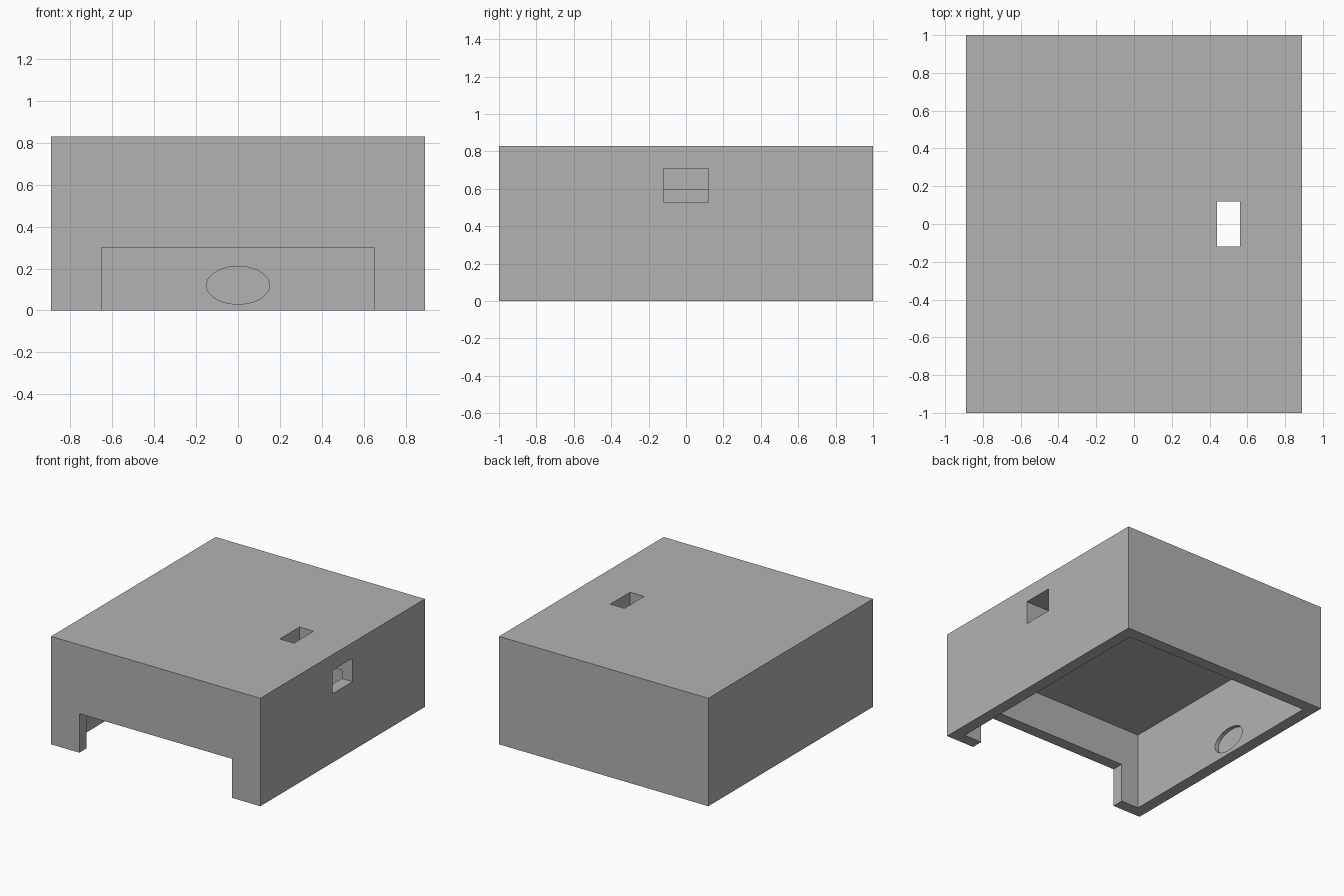
import bpy
from math import pi

default = bpy.data.objects.get("Cube")
if default:
    bpy.data.objects.remove(default, do_unlink=True)

# Overall sizes
HALF_X, HALF_Y, HEIGHT = 0.89, 1.0, 0.83
WALL, CEILING = 0.09, 0.595
IN_X, IN_Y = HALF_X - WALL, HALF_Y - WALL
RECESS = 0.03

grey = bpy.data.materials.new("plain grey")
grey.use_nodes = True
colour = (0.448, 0.448, 0.448, 1)
grey.diffuse_color = colour
grey.node_tree.nodes["Principled BSDF"].inputs["Base Color"].default_value = colour


def box(name, low, high):
    """Box between two opposite corners."""
    centre = [(a + b) / 2 for a, b in zip(low, high)]
    bpy.ops.mesh.primitive_cube_add(size=1, location=centre)
    obj = bpy.context.object
    obj.name = name
    obj.scale = [b - a for a, b in zip(low, high)]
    bpy.ops.object.transform_apply(location=False, rotation=False, scale=True)
    obj.data.materials.append(grey)
    return obj


def oval(name, location, turn):
    """Flat oval plug standing upright, its axis along y, turned about z."""
    bpy.ops.mesh.primitive_cylinder_add(vertices=64, radius=1, depth=2 * RECESS,
                                        location=location, rotation=(pi / 2, 0, turn))
    obj = bpy.context.object
    obj.name = name
    obj.scale = (0.15, 0.09, 1)
    obj.data.materials.append(grey)
    return obj


def cut(target, cutter):
    """Subtract the cutter for good and remove it."""
    cutter.hide_render = True
    mod = target.modifiers.new(cutter.name, "BOOLEAN")
    mod.operation = "DIFFERENCE"
    mod.solver = "EXACT"
    mod.object = cutter
    bpy.context.view_layer.objects.active = target
    bpy.ops.object.modifier_apply(modifier=mod.name)
    bpy.data.objects.remove(cutter, do_unlink=True)


# Outer block, hollowed from below
cover = box("cover", (-HALF_X, -HALF_Y, 0), (HALF_X, HALF_Y, HEIGHT))
cut(cover, box("cavity", (-IN_X, -IN_Y, -0.2), (IN_X, IN_Y, CEILING)))

# Wide opening in the front wall
cut(cover, box("front_opening", (-0.65, -1.2, -0.2), (0.65, -0.85, 0.3)))

# Side passage meeting the slot in the top
cut(cover, box("side_passage", (0.44, -0.12, 0.53), (1.1, 0.12, 0.71)))
cut(cover, box("top_slot", (0.44, -0.12, 0.55), (0.56, 0.12, 1.0)))

# Shallow oval recesses on the inner walls
cut(cover, oval("back_recess", (0, IN_Y, 0.12), 0))
for side in (-1, 1):
    cut(cover, oval("side_recess", (side * IN_X, 0.09, 0.12), pi / 2))

# Flat faces with crisp edges, smooth recess rims
bpy.ops.object.select_all(action="DESELECT")
cover.select_set(True)
bpy.context.view_layer.objects.active = cover
bpy.ops.object.shade_smooth_by_angle()
